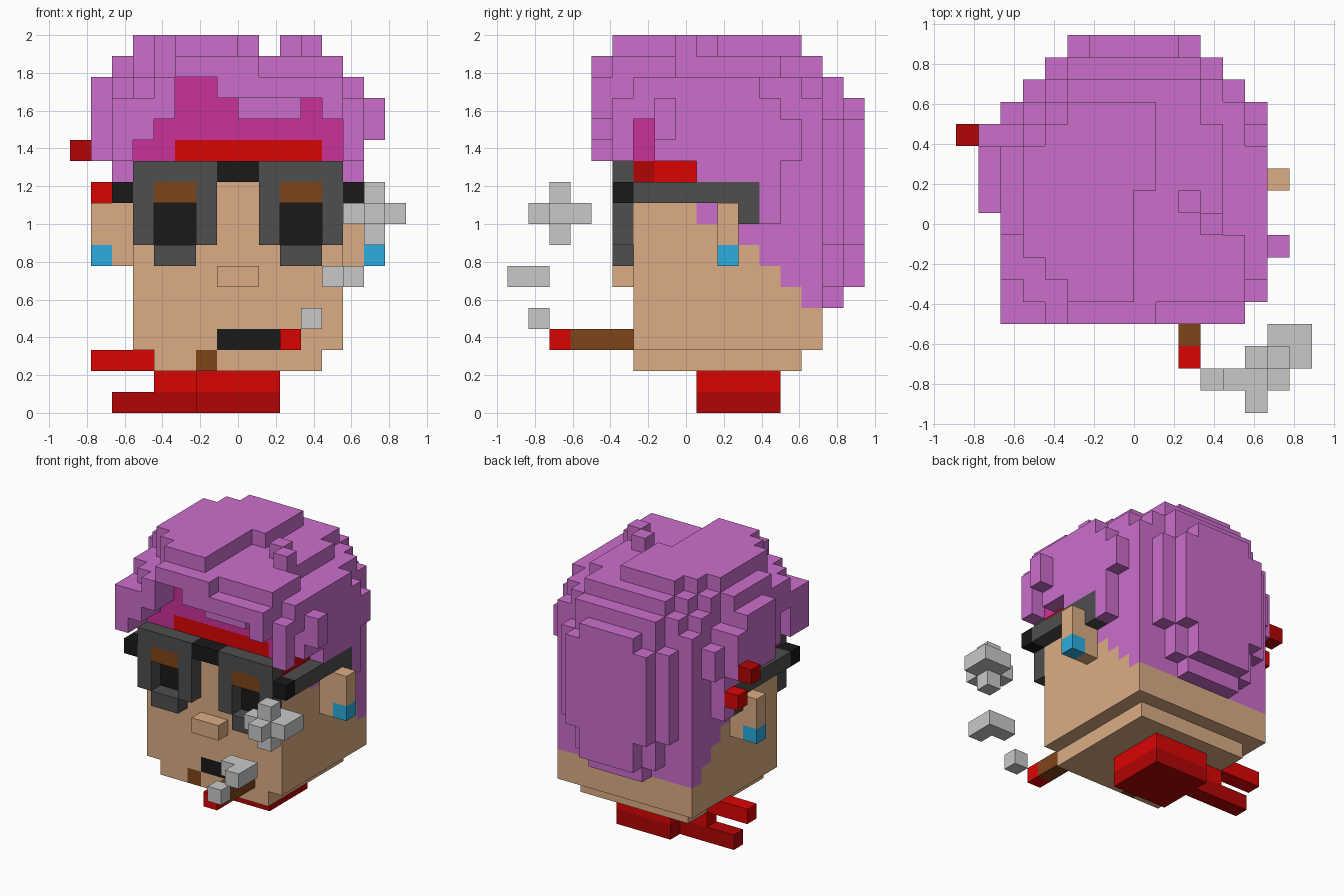
import bpy, bmesh
from mathutils import Vector

if "Cube" in bpy.data.objects:
    bpy.data.objects.remove(bpy.data.objects["Cube"])

UNIT = 1 / 9
COLOURS = {
    "purple": "cc6ecc", "magenta": "c9319b", "skin": "dcae84", "red": "db0404",
    "dark_red": "b40404", "dark_grey": "4e4e4e", "black": "191919",
    "brown": "7f4518", "pale_grey": "c9c9c9", "blue": "2caedf",
}


def linear(hex_pair):
    c = int(hex_pair, 16) / 255
    return c / 12.92 if c < 0.04 else ((c + 0.055) / 1.055) ** 2.4


def make_material(name, code):
    rgba = [linear(code[i:i + 2]) for i in (0, 2, 4)] + [1]
    mat = bpy.data.materials.new(name)
    mat.use_nodes = True
    mat.diffuse_color = rgba
    mat.node_tree.nodes["Principled BSDF"].inputs["Base Color"].default_value = rgba
    return mat


MATERIALS = {n: make_material(n, c) for n, c in COLOURS.items()}
cells = {}


def fill(part, colour, x, y, z):
    """Fill a block of unit cubes; later blocks replace earlier ones."""
    for i in range(*x):
        for j in range(*y):
            for k in range(*z):
                cells[i, j, k] = (part, colour)


def both(part, colour, x, y, z):
    """Fill a block and its mirror image across x."""
    fill(part, colour, x, y, z)
    fill(part, colour, (-x[1], -x[0]), y, z)


# Head and chin
fill("head", "skin", (-5, 5), (6, 15), (3, 12))
fill("head", "skin", (-4, 4), (6, 14), (2, 3))
fill("head", "black", (-1, 2), (6, 7), (3, 4))
fill("head", "brown", (-2, -1), (6, 7), (2, 3))
fill("nose", "skin", (-1, 1), (5, 6), (6, 7))

# Scalp hair, with a stepped lower edge on the sides
fill("hair", "purple", (-5, 5), (7, 14), (12, 16))
both("hair", "purple", (4, 5), (9, 15), (11, 12))
both("hair", "purple", (4, 5), (9, 10), (9, 11))
for y, low in ((11, 8), (12, 7), (13, 6), (14, 5)):
    both("hair", "purple", (4, 5), (y, y + 1), (low, 12))

# Rounded layers down the back: depth, half width, height range
for y, half, low, top in ((14, 5, 5, 15), (14, 4, 5, 16),
                          (15, 4, 8, 14), (15, 3, 6, 16), (15, 2, 5, 16),
                          (16, 3, 8, 14), (16, 2, 6, 15)):
    fill("hair", "purple", (-half, half), (y, y + 1), (low, top))

# Side layers and tufts
both("hair", "purple", (5, 6), (7, 14), (12, 14))
both("hair", "purple", (5, 6), (7, 13), (14, 15))
both("hair", "purple", (5, 6), (7, 12), (15, 16))
both("hair", "purple", (5, 6), (9, 13), (11, 12))
both("hair", "purple", (5, 6), (12, 13), (9, 11))
fill("hair", "purple", (-6, -5), (8, 12), (16, 17))
fill("hair", "purple", (-7, -6), (9, 13), (12, 15))
fill("hair", "purple", (-7, -6), (9, 12), (15, 16))
fill("hair", "purple", (6, 7), (7, 8), (13, 15))

# Shaded hairline under the fringe
fill("hair", "purple", (-5, 5), (6, 7), (15, 16))
fill("hairline", "magenta", (-5, 5), (6, 7), (12, 15))
fill("hairline", "magenta", (-3, -1), (6, 7), (15, 16))
both("hair", "purple", (5, 6), (6, 7), (14, 16))

# Crown, stepping in towards the top
for x, y in (((-5, 4), (7, 13)), ((-4, 5), (6, 8)),
             ((-4, 3), (13, 14)), ((-3, 3), (14, 15))):
    fill("hair", "purple", x, y, (16, 17))
for x, y in (((-5, 0), (7, 12)), ((-4, 0), (6, 13)), ((-3, 0), (5, 14)),
             ((0, 1), (10, 14)), ((2, 3), (9, 10)), ((3, 4), (8, 9))):
    fill("hair", "purple", x, y, (17, 18))

# Fringe: lower edge and top of each lock, from right to left
LOCKS = zip(range(-6, 5),
            (12, 13, 14, 16, 16, 15, 14, 14, 14, 15, 14),
            (15, 15, 16, 17, 17, 17, 17, 16, 16, 16, 16),
            (15, 16, 16, 17, 17, 17, 17, 17, 17, 17, 17))
for x, low, front_top, back_top in LOCKS:
    front_low = 15 if x in (0, 1, 2) else low
    fill("hair", "purple", (x, x + 1), (4, 5), (front_low, front_top))
    fill("hair", "purple", (x, x + 1), (5, 6), (low, back_top))
fill("hair", "purple", (5, 6), (5, 6), (12, 15))

# Headband and its knot ends
fill("headband", "red", (-3, 4), (6, 7), (12, 13))
both("headband", "red", (4, 5), (7, 9), (11, 12))
both("headband", "dark_red", (4, 5), (6, 7), (11, 12))
fill("headband_knot", "dark_red", (-8, -7), (12, 13), (12, 13))
fill("headband_knot", "red", (-7, -6), (12, 13), (10, 11))

# Glasses: rims around tinted lenses, bridge, hinges and arms
both("glasses", "dark_grey", (1, 5), (5, 6), (8, 12))
both("glasses", "dark_grey", (2, 4), (5, 6), (7, 8))
both("glasses", "brown", (2, 4), (5, 6), (10, 11))
for x in (2, 3, -3, -4):
    for z in (8, 9):
        del cells[x, 5, z]
both("lenses", "black", (2, 4), (6, 7), (8, 10))
fill("glasses", "black", (-1, 1), (5, 6), (11, 12))
both("glasses", "dark_grey", (5, 6), (6, 12), (10, 11))
both("glasses", "dark_grey", (5, 6), (11, 12), (9, 10))
both("glasses", "black", (5, 6), (5, 6), (10, 11))

# Ears with earrings
both("ears", "skin", (5, 7), (10, 11), (7, 10))
both("earrings", "blue", (6, 7), (10, 11), (7, 8))

# Cigar
fill("cigar", "brown", (2, 3), (3, 6), (3, 4))
fill("cigar", "red", (2, 3), (2, 3), (3, 4))

# Smoke puffs
SMOKE = "smoke", "pale_grey"
fill(*SMOKE, (3, 4), (1, 2), (4, 5))
fill(*SMOKE, (4, 6), (1, 2), (6, 7))
fill(*SMOKE, (5, 6), (0, 1), (6, 7))
fill(*SMOKE, (6, 7), (2, 3), (8, 11))
fill(*SMOKE, (6, 7), (1, 4), (9, 10))
fill(*SMOKE, (5, 8), (2, 3), (9, 10))
fill(*SMOKE, (7, 8), (3, 4), (9, 10))

# Neck scarf with two tails
fill("scarf", "red", (-2, 2), (9, 13), (1, 2))
fill("scarf", "dark_red", (-2, 2), (9, 13), (0, 1))
fill("scarf_tails", "dark_red", (-6, -2), (11, 12), (0, 1))
fill("scarf_tails", "red", (-4, -2), (11, 12), (1, 2))
fill("scarf_tails", "red", (-7, -4), (11, 12), (2, 3))


def build(part):
    """Make one object from the exposed sides of a part's cubes."""
    bm = bmesh.new()
    names = sorted({c for p, c in cells.values() if p == part})
    for pos, (owner, colour) in cells.items():
        if owner != part:
            continue
        centre = Vector(pos) + Vector((0.5, 0.5, 0.5))
        for axis in range(3):
            for sign in (-1, 1):
                n = Vector((0, 0, 0))
                n[axis] = sign
                if tuple(int(a + b) for a, b in zip(pos, n)) in cells:
                    continue
                u = Vector((n.y, n.z, n.x))
                v = n.cross(u)
                verts = []
                for c in (-u - v, u - v, u + v, v - u):
                    p = centre + (n + c) / 2
                    verts.append(bm.verts.new((p - Vector((0, 8.5, 0))) * UNIT))
                bm.faces.new(verts).material_index = names.index(colour)
    bmesh.ops.remove_doubles(bm, verts=bm.verts[:], dist=UNIT / 100)
    bmesh.ops.dissolve_limit(bm, angle_limit=0.01, verts=bm.verts[:],
                             edges=bm.edges[:], delimit={'MATERIAL'})
    mesh = bpy.data.meshes.new(part)
    bm.to_mesh(mesh)
    bm.free()
    for name in names:
        mesh.materials.append(MATERIALS[name])
    bpy.context.collection.objects.link(bpy.data.objects.new(part, mesh))


for part in sorted({p for p, c in cells.values()}):
    build(part)
